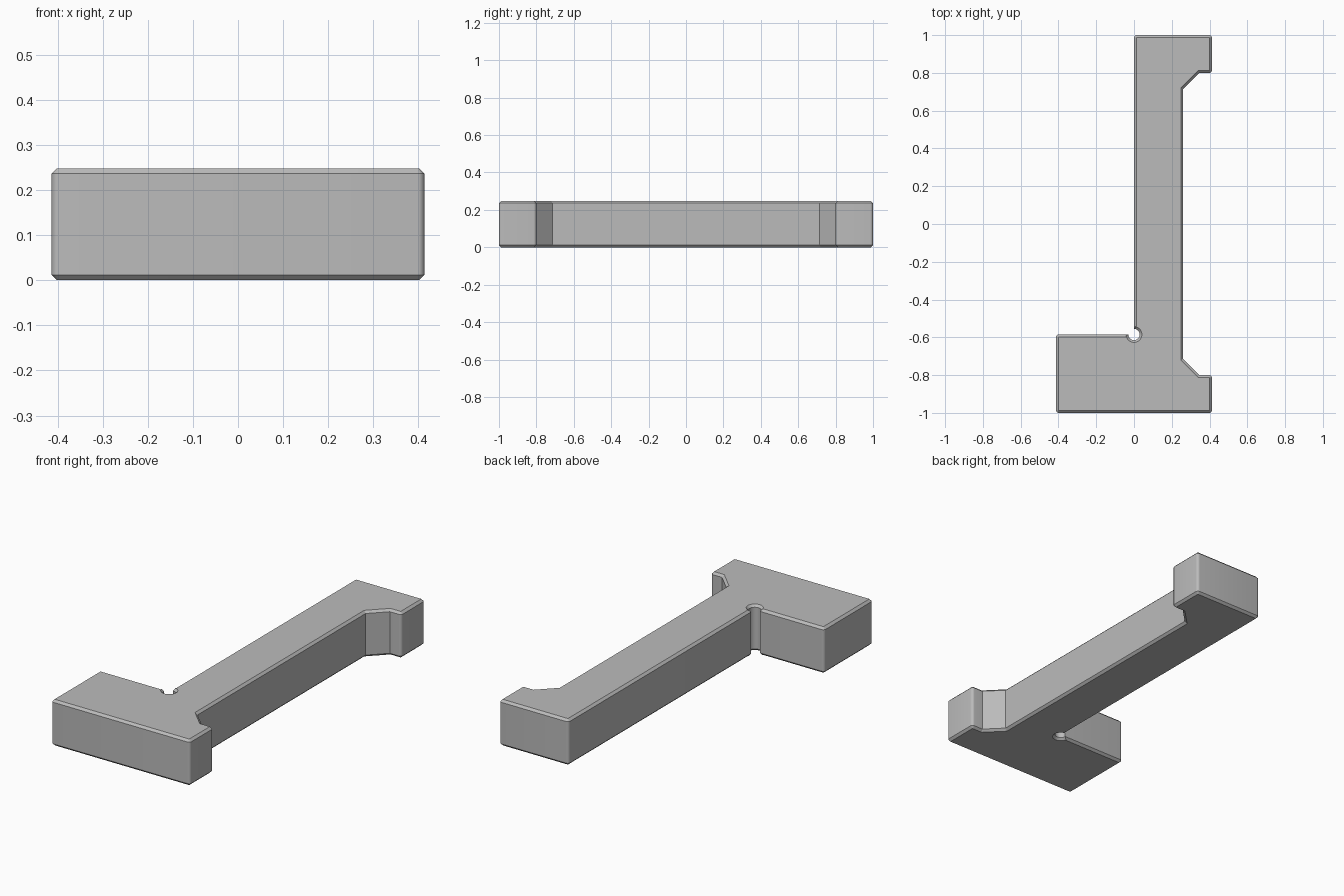
import bpy, bmesh, math
from mathutils import Vector

cube = bpy.data.objects.get("Cube")
if cube:
    bpy.data.objects.remove(cube, do_unlink=True)

HEIGHT, CHAMFER, ROUND = 0.248, 0.012, 0.015
HALF_W, STEM = 0.413, 0.26
RELIEF_Y, RELIEF_R = -0.585, 0.03


def arc(cx, cy, r, start, end, steps):
    """Points along an arc, angles in degrees."""
    angles = [math.radians(start + (end - start) * i / steps) for i in range(steps + 1)]
    return [(cx + r * math.cos(a), cy + r * math.sin(a)) for a in angles]


def corner(x, y, start):
    """Rounded outer corner; start is the angle where its quarter turn begins."""
    mid = math.radians(start + 45)
    cx = x - math.copysign(ROUND, math.cos(mid))
    cy = y - math.copysign(ROUND, math.sin(mid))
    return arc(cx, cy, ROUND, start, start + 90, 6)


# Outline, counter-clockwise: foot, gusseted stem, hook, relief notch
outline = (
    corner(-HALF_W, -1, 180)
    + corner(HALF_W, -1, 270)
    + corner(HALF_W, -0.8, 0)
    + [(0.345, -0.8), (STEM, -0.715), (STEM, 0.715), (0.345, 0.8)]
    + corner(HALF_W, 0.8, 270)
    + corner(HALF_W, 1, 0)
    + corner(0, 1, 90)
    + arc(0, RELIEF_Y, RELIEF_R, 90, -180, 30)
    + corner(-HALF_W, RELIEF_Y, 90)
)

# Extrude the outline and chamfer the top and bottom rims
bm = bmesh.new()
base = bm.faces.new([bm.verts.new((x, y, 0)) for x, y in outline])
top = bmesh.ops.extrude_face_region(bm, geom=[base], use_keep_orig=True)
bmesh.ops.translate(bm, vec=Vector((0, 0, HEIGHT)),
                    verts=[v for v in top["geom"] if isinstance(v, bmesh.types.BMVert)])
bmesh.ops.recalc_face_normals(bm, faces=bm.faces)
rims = [e for e in bm.edges if abs(e.verts[0].co.z - e.verts[1].co.z) < 1e-5]
bmesh.ops.bevel(bm, geom=rims, offset=CHAMFER, segments=1, affect="EDGES",
                profile=0.5, clamp_overlap=False)
bmesh.ops.recalc_face_normals(bm, faces=bm.faces)

mesh = bpy.data.meshes.new("bracket_body")
bm.to_mesh(mesh)
bm.free()
body = bpy.data.objects.new("bracket_body", mesh)
bpy.context.collection.objects.link(body)

# Plain grey finish
grey = bpy.data.materials.new("plain_grey")
grey.use_nodes = True
colour = (0.5, 0.5, 0.5, 1)
grey.diffuse_color = colour
grey.node_tree.nodes["Principled BSDF"].inputs["Base Color"].default_value = colour
mesh.materials.append(grey)

bpy.context.view_layer.objects.active = body
body.select_set(True)
bpy.ops.object.shade_smooth_by_angle(angle=math.radians(30))
